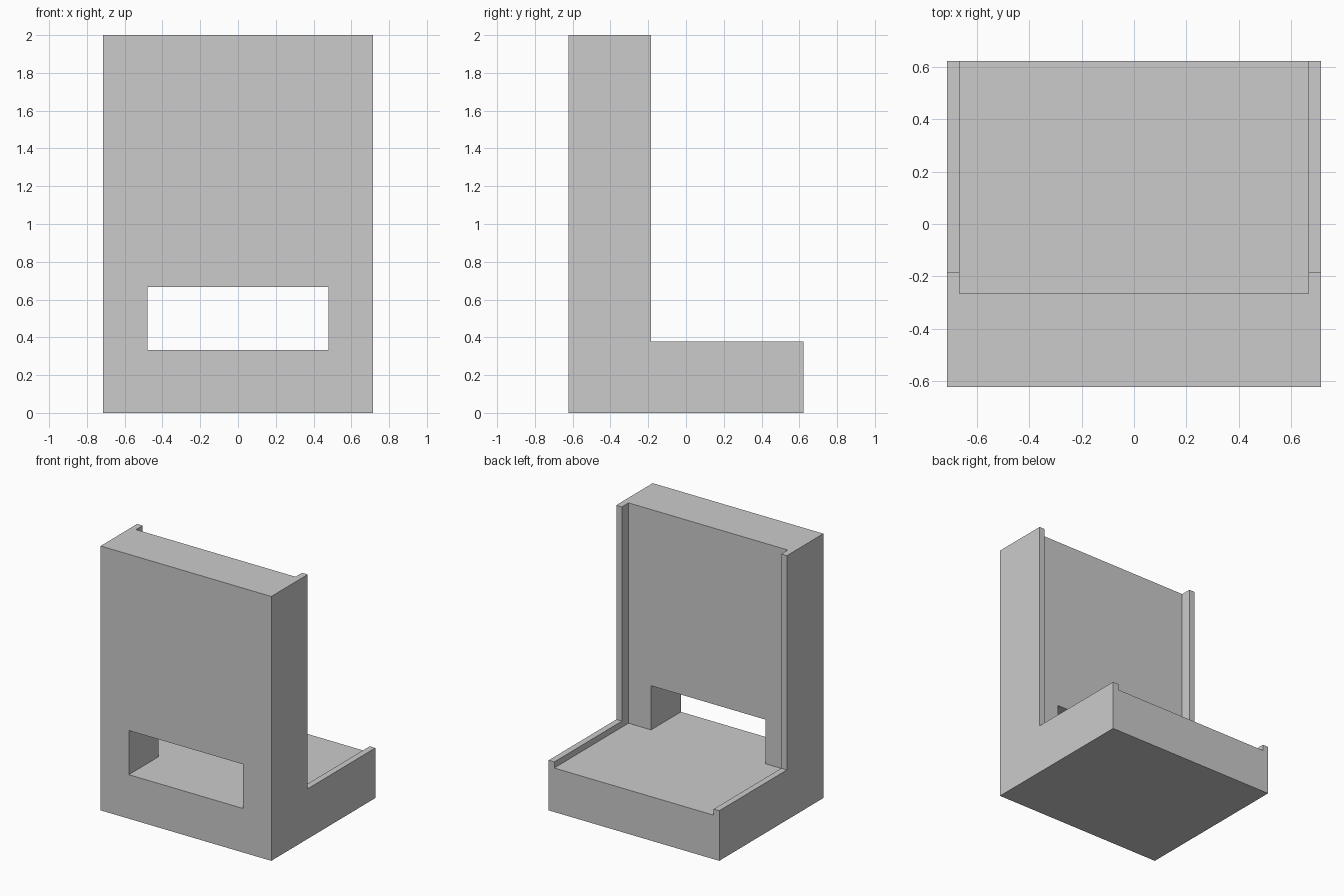
import bpy, bmesh

if "Cube" in bpy.data.objects:
    bpy.data.objects.remove(bpy.data.objects["Cube"])


def extrude_x(name, profile, half_width):
    """Prism from a (y, z) profile, centred on x = 0."""
    bm = bmesh.new()
    face = bm.faces.new([bm.verts.new((-half_width, y, z)) for y, z in profile])
    side = bmesh.ops.extrude_face_region(bm, geom=[face])["geom"]
    verts = [v for v in side if isinstance(v, bmesh.types.BMVert)]
    bmesh.ops.translate(bm, verts=verts, vec=(2 * half_width, 0, 0))
    bmesh.ops.recalc_face_normals(bm, faces=bm.faces[:])
    mesh = bpy.data.meshes.new(name)
    bm.to_mesh(mesh)
    bm.free()
    obj = bpy.data.objects.new(name, mesh)
    bpy.context.collection.objects.link(obj)
    return obj


def cut(body, cutter):
    """Subtract the cutter, then remove it."""
    cutter.hide_render = True
    mod = body.modifiers.new(cutter.name, 'BOOLEAN')
    mod.operation = 'DIFFERENCE'
    mod.solver = 'EXACT'
    mod.object = cutter
    bpy.context.view_layer.objects.active = body
    bpy.ops.object.modifier_apply(modifier=mod.name)
    bpy.data.objects.remove(cutter)


def rect(y0, y1, z0, z1):
    return [(y0, z0), (y1, z0), (y1, z1), (y0, z1)]


FLOOR = 0.333

# L-shaped body: upright wall and base
body = extrude_x("l_shaped_housing", [
    (-0.622, 0), (0.622, 0), (0.622, 0.379), (-0.186, 0.379),
    (-0.186, 2), (-0.622, 2)], 0.714)

# Recess that leaves thin rims along both sides
cut(body, extrude_x("recess_cutter", rect(-0.265, 1, FLOOR, 3), 0.667))

# Window through the wall, flush with the recessed floor
cut(body, extrude_x("window_cutter", rect(-1, 0, FLOOR, 0.667), 0.478))
